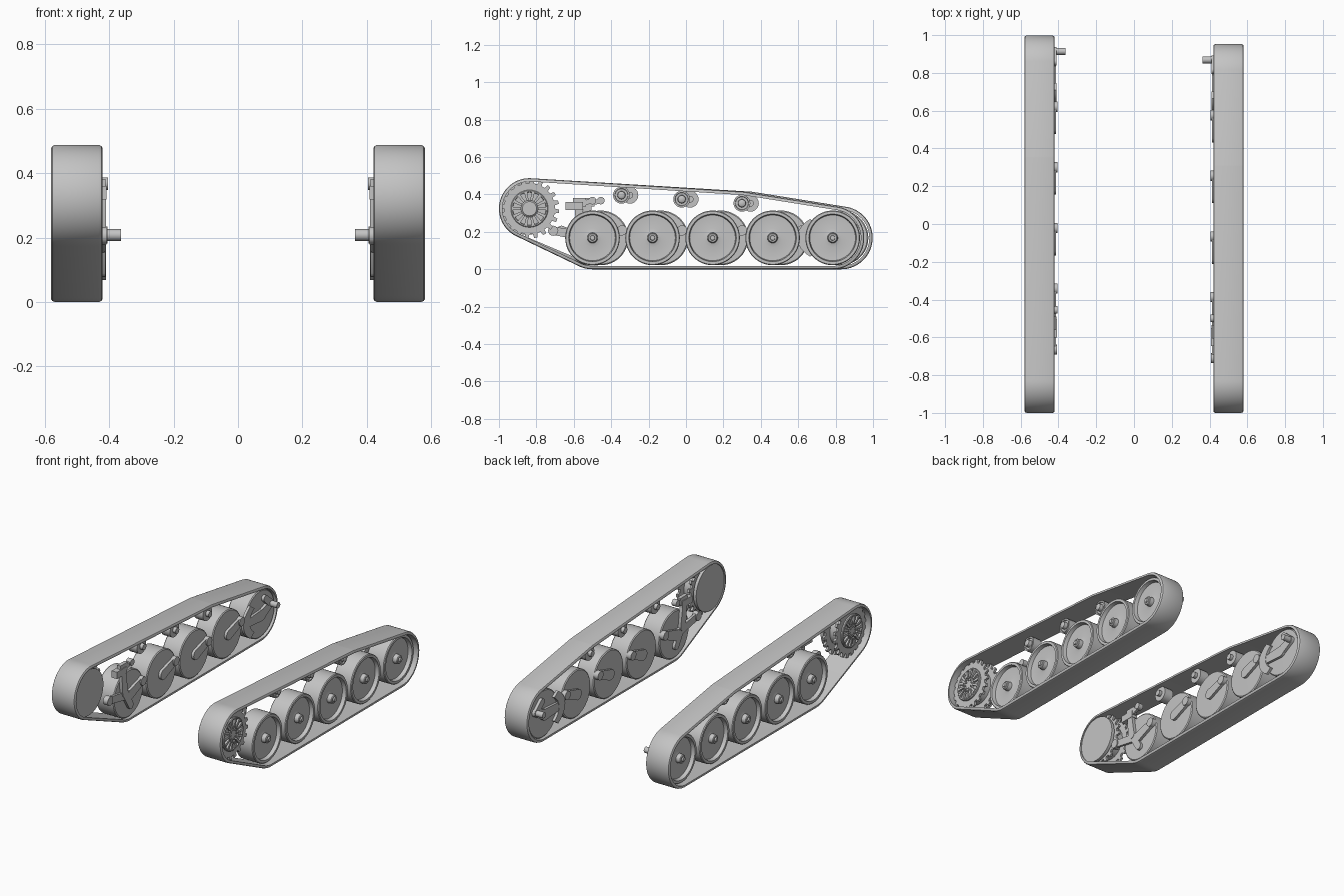
import bpy, bmesh
from math import sin, cos, pi, atan2, hypot
from mathutils import Vector
from mathutils.geometry import convex_hull_2d

if "Cube" in bpy.data.objects:
    bpy.data.objects.remove(bpy.data.objects["Cube"], do_unlink=True)

steel = bpy.data.materials.new("light_grey_steel")
steel.use_nodes = True
steel.diffuse_color = (0.55, 0.55, 0.55, 1)
steel.node_tree.nodes["Principled BSDF"].inputs["Base Color"].default_value = (0.55, 0.55, 0.55, 1)


def finish(name, bm):
    bmesh.ops.recalc_face_normals(bm, faces=bm.faces[:])
    mesh = bpy.data.meshes.new(name)
    bm.to_mesh(mesh)
    bm.free()
    mesh.materials.append(steel)
    ob = bpy.data.objects.new(name, mesh)
    bpy.context.collection.objects.link(ob)
    bpy.ops.object.select_all(action="DESELECT")
    ob.select_set(True)
    bpy.context.view_layer.objects.active = ob
    bpy.ops.object.shade_smooth_by_angle(angle=0.6)
    return ob


def loft(name, rings, closed=False):
    """Skin equal rings of points; cap the ends, or join last to first."""
    bm = bmesh.new()
    vs = [[bm.verts.new(p) for p in ring] for ring in rings]
    n = len(vs[0])
    pairs = list(zip(vs, vs[1:])) + ([(vs[-1], vs[0])] if closed else [])
    for a, b in pairs:
        for i in range(n):
            j = (i + 1) % n
            bm.faces.new((a[i], a[j], b[j], b[i]))
    if not closed:
        bm.faces.new(vs[0])
        bm.faces.new(vs[-1])
    return finish(name, bm)


def lathe(name, s, y, z, profile, n=40):
    """Solid turned about the x direction; profile is (x, radius)."""
    return loft(name, [[(s * x, y + r * cos(2 * pi * i / n), z + r * sin(2 * pi * i / n))
                        for i in range(n)] for x, r in profile])


def prism(name, s, outline, x0, x1):
    return loft(name, [[(s * x, y, z) for y, z in outline] for x in (x0, x1)])


def cylinder(name, s, y, z, r, x0, x1, n=24):
    return lathe(name, s, y, z, [(x0, r), (x1, r)], n)


def box(name, s, y0, y1, z0, z1, x0, x1):
    return prism(name, s, [(y0, z0), (y1, z0), (y1, z1), (y0, z1)], x0, x1)


def link(name, s, a, b, ra, rb, x0, x1):
    """Round-ended plate joining two points in the side plane."""
    ang = atan2(b[1] - a[1], b[0] - a[0])
    pts = []
    for (y, z), r, start in ((a, ra, ang + pi / 2), (b, rb, ang - pi / 2)):
        pts += [(y + r * cos(start + pi * i / 8), z + r * sin(start + pi * i / 8)) for i in range(9)]
    return prism(name, s, pts, x0, x1)


def track_band(name, s, dy):
    # Belt wrapped round sprocket, rear wheel, last roller and first wheel
    circles = [(-0.837, 0.324, 0.163), (0.785 + dy, 0.168, 0.168),
               (0.30 + dy, 0.353, 0.062), (-0.5 + dy, 0.168, 0.168)]
    n = 64
    spots = [(c, 2 * pi * i / n) for c in circles for i in range(n)]

    def place(spot, inset):
        (y, z, r), a = spot
        return y + (r - inset) * cos(a), z + (r - inset) * sin(a)
    hull = convex_hull_2d([Vector(place(p, 0)) for p in spots])
    section = [(0.42, 0.018), (0.42, 0.009), (0.424, 0.003), (0.432, 0),
               (0.568, 0), (0.576, 0.003), (0.58, 0.009), (0.58, 0.018)]
    loft(name, [[(s * x, *place(spots[i], inset)) for i in hull] for x, inset in section], closed=True)


def sprocket(side, s):
    y, z = -0.837, 0.324
    teeth = 20
    outline = []
    for i in range(teeth):
        for frac, r in ((0, 0.137), (0.42, 0.137), (0.52, 0.159), (0.9, 0.159)):
            a = 2 * pi * (i + frac) / teeth
            outline.append((y + r * cos(a), z + r * sin(a)))
    for tag, x in (("inner", 0.455), ("outer", 0.53)):
        prism(f"{side}_sprocket_{tag}_teeth", s, outline, x, x + 0.014)
    # Drum with a dished face
    lathe(f"{side}_sprocket_drum", s, y, z,
          [(0.44, 0.1), (0.552, 0.1), (0.556, 0.096), (0.556, 0.09), (0.546, 0.088),
           (0.546, 0.045), (0.552, 0.038), (0.552, 0.012)])
    cylinder(f"{side}_drive_cover", s, -0.848, z, 0.14, 0.426, 0.445, 48)
    # Radial ribs and hub bolts
    for i in range(14):
        a = 2 * pi * i / 14
        d, t = (cos(a), sin(a)), (-sin(a) * 0.006, cos(a) * 0.006)
        rib = [(y + d[0] * r + t[0] * k, z + d[1] * r + t[1] * k)
               for r, k in ((0.045, -1), (0.092, -1.4), (0.092, 1.4), (0.045, 1))]
        prism(f"{side}_sprocket_rib", s, rib, 0.543, 0.558)
    for i in range(8):
        a = 2 * pi * i / 8
        cylinder(f"{side}_hub_bolt", s, y + 0.028 * cos(a), z + 0.028 * sin(a), 0.005, 0.55, 0.557, 6)


def road_wheel(name, s, y):
    lathe(name, s, y, 0.168,
          [(0.428, 0.03), (0.43, 0.14), (0.435, 0.146), (0.548, 0.146), (0.553, 0.142),
           (0.553, 0.127), (0.53, 0.122), (0.524, 0.05), (0.53, 0.028),
           (0.556, 0.026), (0.56, 0.022), (0.56, 0.014), (0.568, 0.012)], 48)


def roller(name, s, y, z):
    lathe(name, s, y, z, [(0.43, 0.018), (0.45, 0.018), (0.45, 0.045), (0.51, 0.045),
                          (0.51, 0.036), (0.503, 0.034), (0.503, 0.022), (0.525, 0.02),
                          (0.53, 0.012)], 24)


def running_gear(side, s, dy):
    track_band(f"{side}_track", s, dy)
    sprocket(side, s)

    # Road wheels with swing arms
    for i in range(5):
        y = -0.5 + dy + i * 0.321
        road_wheel(f"{side}_road_wheel", s, y)
        hub, pivot = (y, 0.168), (y + (0.113 if i < 4 else 0.085), 0.208)
        link(f"{side}_swing_arm", s, hub, pivot, 0.032, 0.024, 0.412, 0.43)
        cylinder(f"{side}_arm_pivot", s, *pivot, 0.027 if i < 4 else 0.018,
                 0.405 if i < 4 else 0.363, 0.44)

    # Return rollers
    for i in range(3):
        roller(f"{side}_return_roller", s, -0.345 + dy + i * 0.322, 0.396 - i * 0.0215)

    # Front shock absorber assembly
    box(f"{side}_shock_mount", s, -0.645 + dy, -0.55 + dy, 0.318, 0.36, 0.408, 0.445)
    box(f"{side}_shock_lug", s, -0.605 + dy, -0.535 + dy, 0.335, 0.382, 0.412, 0.435)
    link(f"{side}_shock_rod", s, (-0.56 + dy, 0.35), (-0.5 + dy, 0.367), 0.013, 0.013, 0.412, 0.43)
    cylinder(f"{side}_shock_pin", s, -0.5 + dy, 0.367, 0.02, 0.404, 0.435)
    link(f"{side}_shock_body", s, (-0.575 + dy, 0.33), (-0.56 + dy, 0.2), 0.02, 0.026, 0.41, 0.432)
    link(f"{side}_shock_foot", s, (-0.56 + dy, 0.2), (-0.5 + dy, 0.1), 0.022, 0.022, 0.412, 0.43)
    link(f"{side}_stop_arm", s, (-0.71 + dy, 0.206), (-0.5 + dy, 0.168), 0.022, 0.025, 0.414, 0.43)
    cylinder(f"{side}_stop_pin", s, -0.71 + dy, 0.206, 0.027, 0.408, 0.44)

    # Curved tensioner plate at the rear wheel
    cy, cz = 0.785 + dy, 0.168
    angles = [pi * (0.72 + 0.56 * i / 12) for i in range(13)]
    arc = [(cy + 0.19 * cos(a), cz + 0.13 * sin(a)) for a in angles]
    arc += [(cy + 0.13 * cos(a), cz + 0.095 * sin(a)) for a in reversed(angles)]
    prism(f"{side}_tensioner_arc", s, arc, 0.41, 0.426)
    link(f"{side}_tensioner_link", s, (cy - 0.15, cz), (cy, cz), 0.024, 0.035, 0.412, 0.427)
    link(f"{side}_tensioner_strut", s, (cy + 0.03, cz + 0.09), (cy + 0.085, 0.208), 0.02, 0.022, 0.41, 0.428)


running_gear("left", 1, 0.0)
running_gear("right", -1, 0.045)
